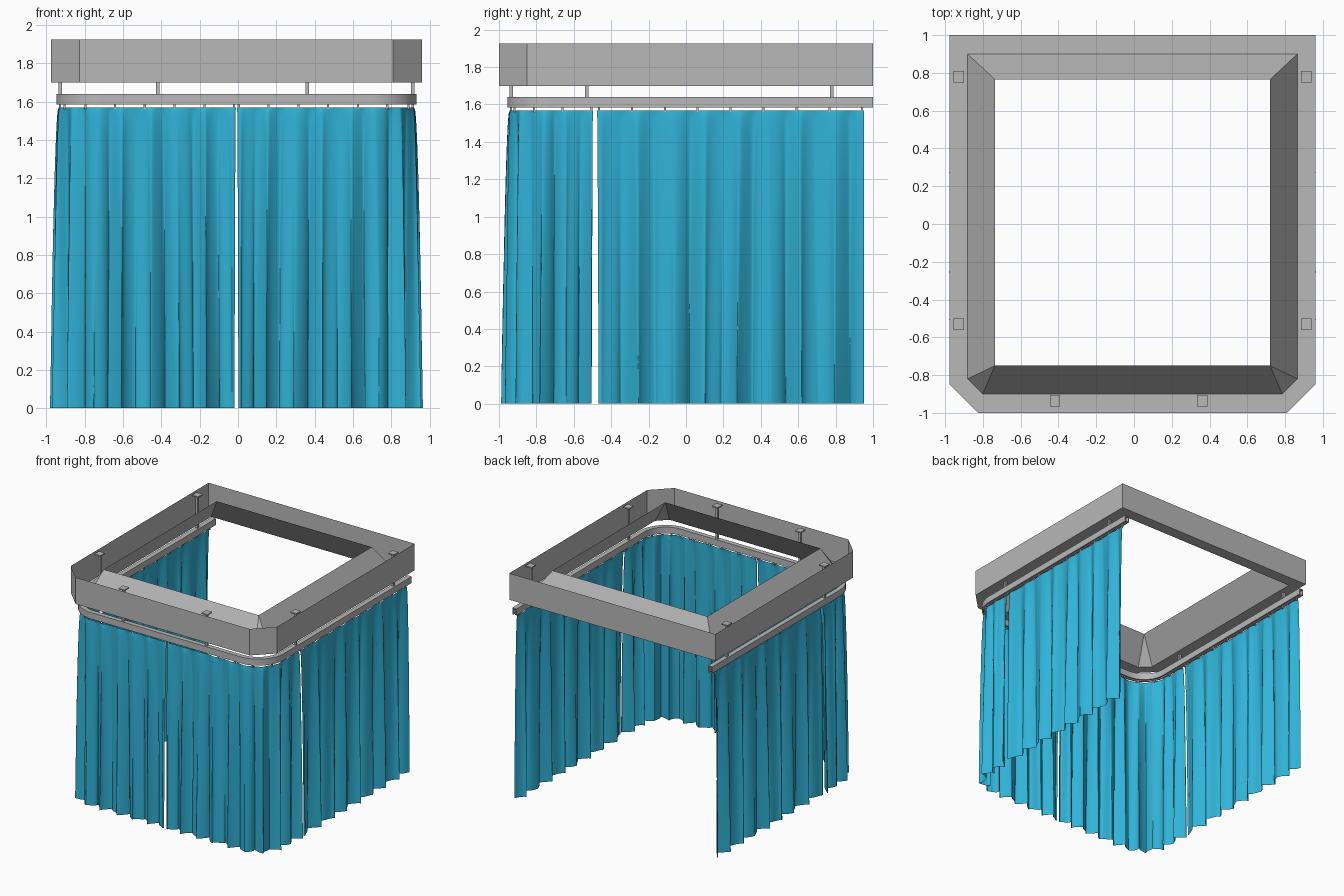
import bpy, bmesh, math

if "Cube" in bpy.data.objects:
    bpy.data.objects.remove(bpy.data.objects["Cube"])

CX = -0.008                       # the frame sits very slightly left of centre
HALF, FRONT, BACK, R = 0.92, -0.935, 1.0, 0.22
ARC = R * math.pi / 2
STRAIGHT = HALF - R
END = STRAIGHT + ARC + BACK - (FRONT + R)


def material(name, rgb):
    m = bpy.data.materials.new(name)
    m.diffuse_color = (*rgb, 1)
    m.use_nodes = True
    m.node_tree.nodes["Principled BSDF"].inputs["Base Color"].default_value = m.diffuse_color
    return m


GREY = material("painted grey", (0.48, 0.48, 0.48))
BLUE = material("curtain blue", (0.03, 0.45, 0.68))


def finish(name, bm, mat, smooth=None):
    me = bpy.data.meshes.new(name)
    bm.to_mesh(me)
    bm.free()
    ob = bpy.data.objects.new(name, me)
    bpy.context.collection.objects.link(ob)
    me.materials.append(mat)
    if smooth:
        bpy.ops.object.select_all(action='DESELECT')
        ob.select_set(True)
        bpy.context.view_layer.objects.active = ob
        bpy.ops.object.shade_smooth_by_angle(angle=math.radians(smooth))
    return ob


def track(s):
    """Point and outward direction at signed distance s from the front centre."""
    side, d = (1 if s >= 0 else -1), abs(s)
    if d <= STRAIGHT:
        x, y, nx, ny = d, FRONT, 0, -1
    elif d <= STRAIGHT + ARC:
        a = (d - STRAIGHT) / R
        nx, ny = math.sin(a), -math.cos(a)
        x, y = STRAIGHT + R * nx, FRONT + R + R * ny
    else:
        x, y, nx, ny = HALF, FRONT + R + d - STRAIGHT - ARC, 1, 0
    return CX + side * x, y, side * nx, ny


def add_box(bm, x, y, z0, z1, w, d=None):
    verts = bmesh.ops.create_cube(bm, size=1)["verts"]
    for v in verts:
        v.co = (x + v.co.x * w, y + v.co.y * (d or w), (z0 + z1) / 2 + v.co.z * (z1 - z0))


# Canopy: outer wall, flat trough floor, then a slope rising to the opening
def outline(hx, yf, yb, cut, z):
    right = [(hx, yb), (hx, yf + cut), (hx - cut, yf)]
    pts = [(-x, y) for x, y in right] + right[::-1]
    return [(CX + x, y, z) for x, y in pts]


bm = bmesh.new()
rings = [outline(0.968, -1.0, 1.0, 0.15, 1.925),
         outline(0.968, -1.0, 1.0, 0.15, 1.70),
         outline(0.873, -0.90, 0.90, 0.08, 1.70),
         outline(0.728, -0.75, 0.765, 0.0, 1.922)]
rings = [[bm.verts.new(p) for p in ring] for ring in rings]
n = len(rings[0])
for a, b in zip(rings, rings[1:]):
    for i in range(n):
        j = (i + 1) % n
        bm.faces.new((a[i], b[i], b[j], a[j]))
bmesh.ops.remove_doubles(bm, verts=bm.verts, dist=0.0005)
finish("canopy_frame", bm, GREY)

# Curtain rail: a channel open at the bottom, swept round the track
half = [(0.02, 1.64), (0.02, 1.585), (0.007, 1.585), (0.007, 1.593), (0.014, 1.593), (0.014, 1.632)]
profile = half + [(-o, z) for o, z in half[::-1]]
stops = [STRAIGHT + ARC * i / 14 for i in range(15)] + [END]
stops = [-s for s in stops[::-1]] + stops
bm = bmesh.new()
sweep = []
for s in stops:
    x, y, nx, ny = track(s)
    sweep.append([bm.verts.new((x + nx * o, y + ny * o, z)) for o, z in profile])
for a, b in zip(sweep, sweep[1:]):
    for i in range(len(profile)):
        j = (i + 1) % len(profile)
        bm.faces.new((a[i], a[j], b[j], b[i]))
bm.faces.new(sweep[0])
bm.faces.new(sweep[-1][::-1])
bmesh.ops.recalc_face_normals(bm, faces=bm.faces)
finish("curtain_rail", bm, GREY, 30)

# Hanging rods with square top plates
bm = bmesh.new()
for side in (-1, 1):
    for x, y in ((0.39, FRONT), (HALF, -0.53), (HALF, 0.78)):
        add_box(bm, CX - 0.02 * (y == FRONT) + side * x, y, 1.635, 1.915, 0.018)
        add_box(bm, CX - 0.02 * (y == FRONT) + side * x, y, 1.912, 1.922, 0.055, 0.06)
finish("hanging_rods", bm, GREY)


# Curtains: pleated sheets that belly out below the hooks
def curtain(name, s0, s1, pitch, amp, side, cols):
    bm = bmesh.new()
    rows, grid = 22, []
    for r in range(rows + 1):
        t = (r / rows) ** 1.5
        z = 1.568 * (1 - t)
        swell = min(1, 0.14 + 0.62 * t ** 0.4 + 0.24 * t)
        row = []
        for c in range(cols + 1):
            s = s0 + (s1 - s0) * c / cols
            w = 2 * math.pi * (s - s0) / pitch + 0.5 * math.sin(5.3 * s + 1) + 0.35 * t * math.sin(7.1 * s)
            wave = 0.78 * math.sin(w) + 0.22 * math.sin(1.63 * w + 0.8 + 0.9 * t)
            off = swell * (amp * wave + 0.010)
            slide = 0.25 * swell * amp * math.sin(2 * w)
            d = min(max(s + slide, s0), s1)
            x, y, nx, ny = track(side * d)
            row.append(bm.verts.new((x + nx * off, y + ny * off, z)))
        grid.append(row)
    for a, b in zip(grid, grid[1:]):
        for c in range(cols):
            f = (a[c], b[c], b[c + 1], a[c + 1])
            bm.faces.new(f if side > 0 else f[::-1])
    finish(name, bm, BLUE, 80)


SEAM = STRAIGHT + ARC + (-0.485 - FRONT - R)
LAST = END - 0.048
for side, label in ((-1, "left"), (1, "right")):
    curtain("front_curtain_" + label, 0.002, SEAM - 0.012, 0.137, 0.044, side, 180)
    curtain("side_curtain_" + label, SEAM + 0.008, LAST, 0.176, 0.042, side, 160)

# Small hooks between rail and curtains
bm = bmesh.new()
for side in (-1, 1):
    for a, b, count in ((0.012, SEAM - 0.02, 9), (SEAM + 0.02, LAST - 0.01, 9)):
        for i in range(count):
            x, y, _, _ = track(side * (a + (b - a) * i / (count - 1)))
            add_box(bm, x, y, 1.56, 1.60, 0.011)
finish("curtain_hooks", bm, GREY)
